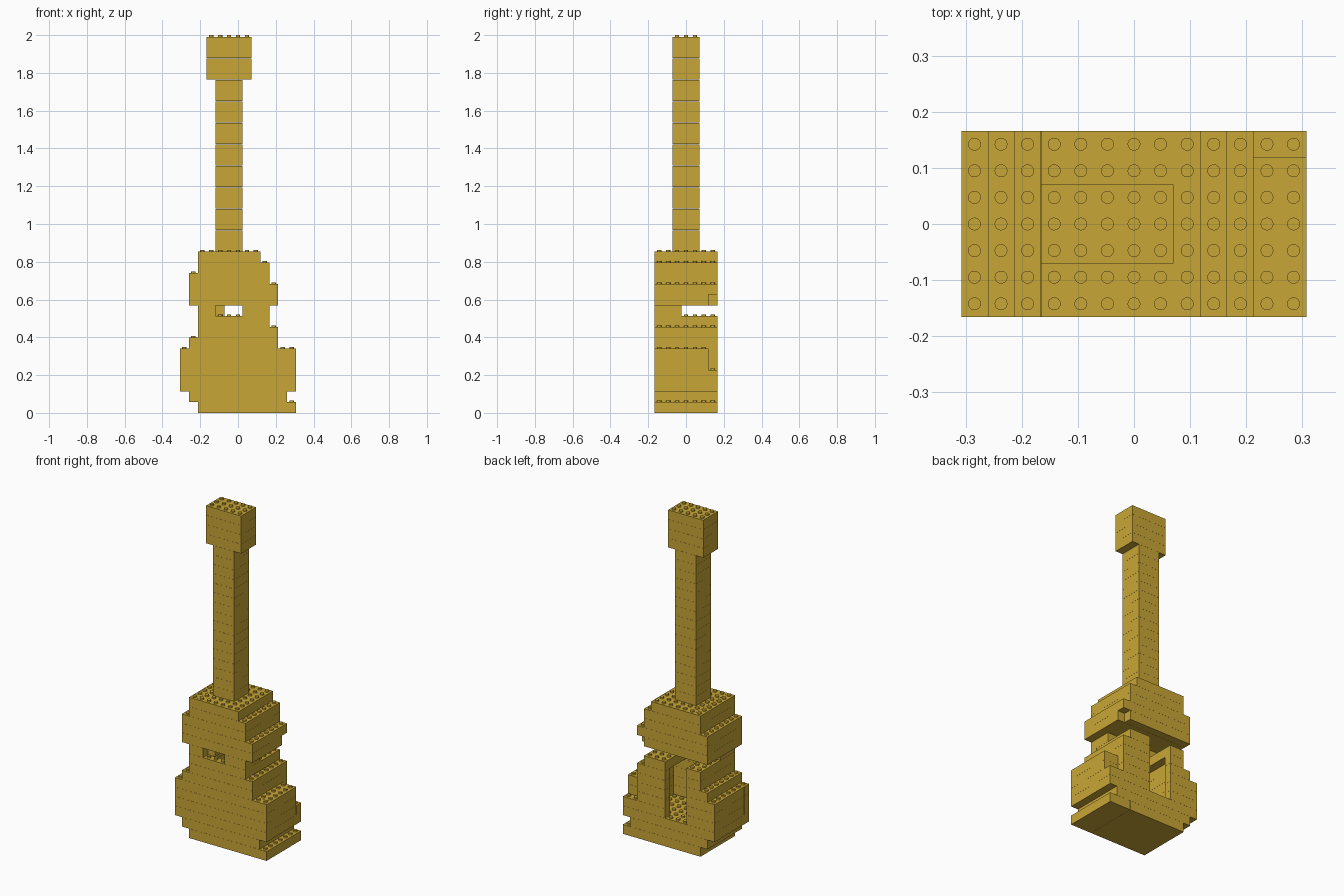
import bpy, bmesh, math
from mathutils import Matrix, Vector

if "Cube" in bpy.data.objects:
    bpy.data.objects.remove(bpy.data.objects["Cube"])

P = 0.0474          # stud pitch
H = 0.0569          # brick height
GAP = 0.0004        # hairline seam on each side of a brick
STUD_R, STUD_H = 0.0115, 0.009

gold = bpy.data.materials.new("pearl gold")
gold.diffuse_color = (0.58, 0.38, 0.037, 1)
gold.use_nodes = True
gold.node_tree.nodes["Principled BSDF"].inputs["Base Color"].default_value = gold.diffuse_color


# A brick is (layer, first col, end col, first row, end row); ends are exclusive
def slab(layers, c0, c1, r0, r1):
    return [(k, c0, c1, r0, r1) for k in layers]


def hollow(layer, c0, c1, back_end=None):
    """One course of the hollow body, open at the back between cols 4 and 7."""
    return [(layer, c0, c1, 0, 1),
            (layer, c0, 3, 1, 6),
            (layer, 10, c1, 1, 6),
            (layer, c0, 4, 6, 7),
            (layer, 7, back_end or c1, 6, 7)]


parts = {}

# Lower body: solid floor courses, hollow walls, slotted lid
parts["lower_body"] = (
    slab([0], 2, 10, 0, 7) + slab([0], 10, 13, 0, 7)
    + slab([1], 1, 12, 0, 7)
    + slab([2], 0, 13, 0, 7)
    + hollow(3, 0, 13)
    + hollow(4, 0, 13, 11) + hollow(5, 0, 13, 11)
    + hollow(6, 1, 11) + hollow(7, 2, 11)
    + slab([8], 2, 10, 0, 1) + slab([8], 2, 4, 1, 7) + slab([8], 7, 10, 1, 7))

# Short posts either side of the sound hole
parts["sound_hole_posts"] = (
    slab([9], 2, 4, 0, 3) + slab([9], 4, 5, 1, 3) + slab([9], 7, 10, 0, 3))

# Upper body, narrowing upward
parts["upper_body"] = (
    slab([10], 1, 11, 0, 6) + slab([10], 1, 10, 6, 7)
    + slab([11], 1, 3, 0, 7) + slab([11], 3, 11, 0, 7)
    + slab([12], 1, 10, 0, 7)
    + slab([13], 2, 10, 0, 7)
    + slab([14], 2, 3, 0, 7) + slab([14], 3, 9, 0, 7))

# Neck and head
parts["neck"] = slab(range(15, 31), 4, 7, 2, 5)
parts["head"] = slab(range(31, 35), 3, 8, 2, 5)

# Every filled cell, used to find the exposed studs
filled = {(k, c, r) for bricks in parts.values()
          for k, c0, c1, r0, r1 in bricks
          for c in range(c0, c1) for r in range(r0, r1)}


def add_box(bm, k, c0, c1, r0, r1):
    lo = Vector(((c0 - 6.5) * P + GAP, (r0 - 3.5) * P + GAP, k * H))
    hi = Vector(((c1 - 6.5) * P - GAP, (r1 - 3.5) * P - GAP, (k + 1) * H - GAP))
    m = Matrix.Translation((lo + hi) / 2) @ Matrix.Diagonal((*(hi - lo), 1))
    bmesh.ops.create_cube(bm, size=1, matrix=m)


def add_stud(bm, k, c, r):
    pos = ((c - 6) * P, (r - 3) * P, (k + 1) * H + STUD_H / 2 - GAP)
    bmesh.ops.create_cone(bm, cap_ends=True, segments=16, radius1=STUD_R,
                          radius2=STUD_R, depth=STUD_H,
                          matrix=Matrix.Translation(pos))


# Build each part as bricks with studs on the open tops
for name, bricks in parts.items():
    bm = bmesh.new()
    for k, c0, c1, r0, r1 in bricks:
        add_box(bm, k, c0, c1, r0, r1)
        for c in range(c0, c1):
            for r in range(r0, r1):
                if (k + 1, c, r) not in filled:
                    add_stud(bm, k, c, r)
    me = bpy.data.meshes.new(name)
    bm.to_mesh(me)
    bm.free()
    me.materials.append(gold)
    ob = bpy.data.objects.new(name, me)
    bpy.context.collection.objects.link(ob)
    bpy.ops.object.select_all(action='DESELECT')
    ob.select_set(True)
    bpy.context.view_layer.objects.active = ob
    bpy.ops.object.shade_smooth_by_angle(angle=math.radians(35))
